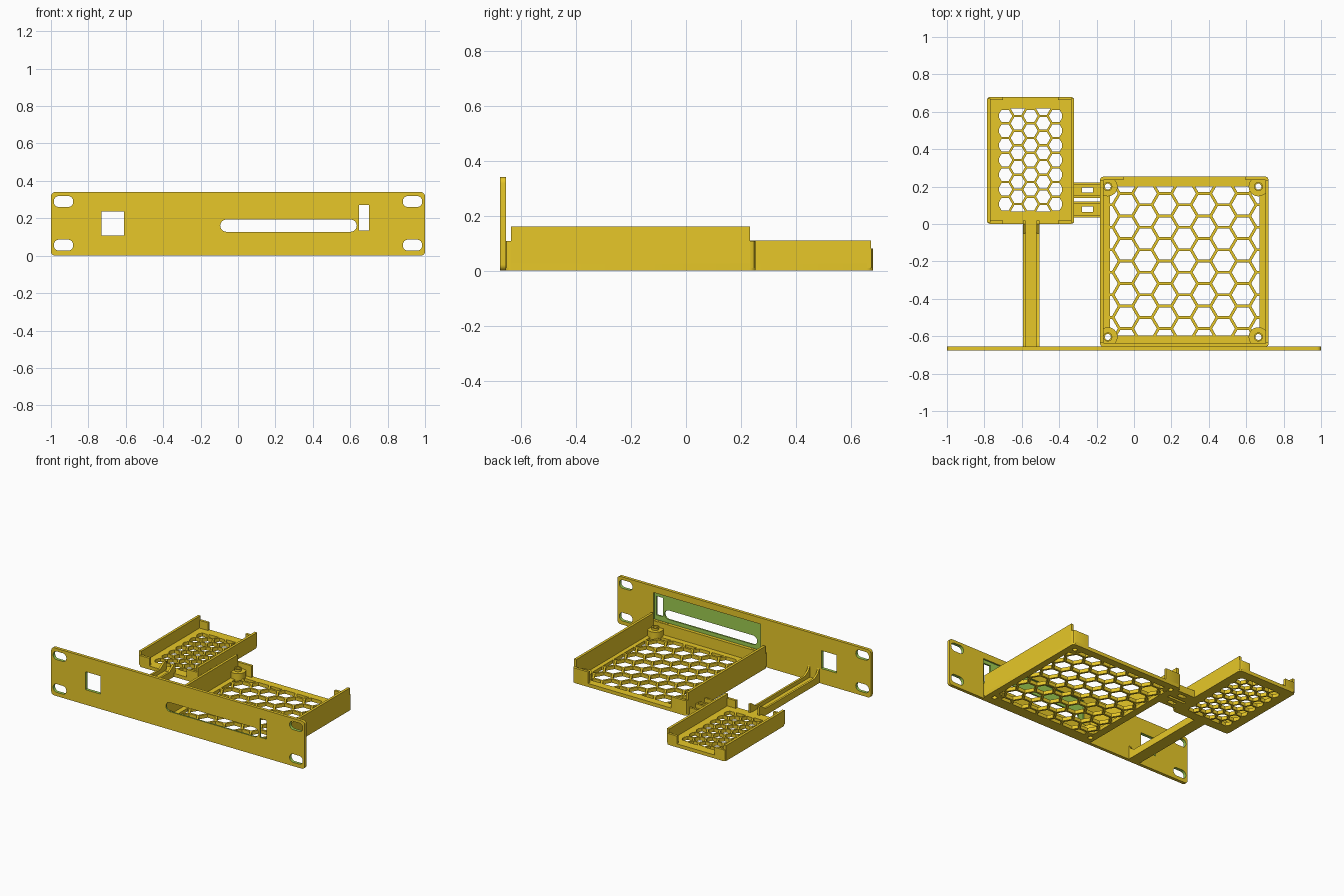
import bpy, bmesh, math

if "Cube" in bpy.data.objects:
    bpy.data.objects.remove(bpy.data.objects["Cube"])


def material(name, col):
    m = bpy.data.materials.new(name)
    m.diffuse_color = (*col, 1)
    m.use_nodes = True
    m.node_tree.nodes["Principled BSDF"].inputs["Base Color"].default_value = m.diffuse_color
    return m


MATS = [material("yellow_plastic", (0.947, 0.680, 0.025)),
        material("green_cut_faces", (0.337, 0.597, 0.082))]


def rect(x0, x1, y0, y1, r=0.0, n=6):
    """Rectangle outline, with rounded corners if r > 0."""
    if r == 0:
        return [(x0, y0), (x1, y0), (x1, y1), (x0, y1)]
    pts = []
    for k, (cx, cy) in enumerate([(x1 - r, y1 - r), (x0 + r, y1 - r),
                                  (x0 + r, y0 + r), (x1 - r, y0 + r)]):
        for i in range(n + 1):
            a = math.pi / 2 * (k + i / n)
            pts.append((cx + r * math.cos(a), cy + r * math.sin(a)))
    return pts


def circle(cx, cy, r, n=32, start=0.0):
    return [(cx + r * math.cos(start + 2 * math.pi * i / n),
             cy + r * math.sin(start + 2 * math.pi * i / n)) for i in range(n)]


def prism(name, outlines, lo, hi, plane="xy", mat=0):
    """Extrude 2D outlines between lo and hi along the axis normal to plane."""
    place = {"xy": lambda u, v, w: (u, v, w),
             "xz": lambda u, v, w: (u, w, v),
             "yz": lambda u, v, w: (w, u, v)}[plane]
    bm = bmesh.new()
    for pts in outlines:
        a = [bm.verts.new(place(u, v, lo)) for u, v in pts]
        b = [bm.verts.new(place(u, v, hi)) for u, v in pts]
        bm.faces.new(a)
        bm.faces.new(b[::-1])
        for i in range(len(pts)):
            j = (i + 1) % len(pts)
            bm.faces.new((a[i], b[i], b[j], a[j]))
    for f in bm.faces:
        f.material_index = mat
    bmesh.ops.recalc_face_normals(bm, faces=bm.faces[:])
    me = bpy.data.meshes.new(name)
    bm.to_mesh(me)
    bm.free()
    for m in MATS:
        me.materials.append(m)
    ob = bpy.data.objects.new(name, me)
    bpy.context.collection.objects.link(ob)
    return ob


def box(name, x0, x1, y0, y1, z0, z1):
    return prism(name, [rect(x0, x1, y0, y1)], z0, z1)


def cut(ob, cutter):
    mod = ob.modifiers.new("cut", "BOOLEAN")
    mod.operation, mod.solver, mod.object = "DIFFERENCE", "EXACT", cutter
    bpy.context.view_layer.update()
    me = bpy.data.meshes.new_from_object(
        ob.evaluated_get(bpy.context.evaluated_depsgraph_get()))
    ob.modifiers.clear()
    ob.data = me
    bpy.data.objects.remove(cutter)


def clip(pts, x0, x1, y0, y1):
    """Clip a convex outline to a rectangle."""
    for ax, lim, s in ((0, x0, 1), (0, x1, -1), (1, y0, 1), (1, y1, -1)):
        out = []
        for i, p in enumerate(pts):
            q = pts[(i + 1) % len(pts)]
            dp, dq = s * (p[ax] - lim), s * (q[ax] - lim)
            if dp >= 0:
                out.append(p)
            if dp * dq < 0:
                t = dp / (dp - dq)
                out.append((p[0] + t * (q[0] - p[0]), p[1] + t * (q[1] - p[1])))
        pts = out
    return pts


def honeycomb(field, cx, cy, pitch, gap):
    """Flat-topped hexagons in staggered columns, clipped to the field."""
    r = (pitch - gap) / math.sqrt(3)
    step = pitch * math.sqrt(3) / 2
    cells = []
    for i in range(-6, 7):
        for j in range(-6, 7):
            y = cy + pitch * (j + (0.5 if i % 2 else 0))
            c = clip(circle(cx + step * i, y, r, 6), *field)
            if len(c) > 2:
                area = sum(p[0] * q[1] - q[0] * p[1]
                           for p, q in zip(c, c[1:] + c[:1])) / 2
                if area > 0.0003:
                    cells.append(c)
    return cells


# Front panel with ear slots, window, long slot, tall slot and rear pocket
panel = prism("front_panel", [rect(-1, 1, 0, 0.34, 0.022)], -0.677, -0.655, "xz")
cut(panel, prism("pocket_cutter", [rect(-0.13, 0.715, 0.09, 0.295)],
                 -0.666, -0.6, "xz", 1))
holes = [rect(s * 0.933 - 0.052, s * 0.933 + 0.052, z, z + 0.059, 0.028)
         for s in (-1, 1) for z in (0.027, 0.26)]
holes += [rect(-0.73, -0.61, 0.107, 0.235),
          rect(-0.095, 0.635, 0.128, 0.193, 0.032),
          rect(0.648, 0.70, 0.136, 0.27)]
cut(panel, prism("hole_cutter", holes, -0.8, -0.5, "xz", 1))

FLOOR = 0.025


def tray(name, x0, x1, y0, y1, wall_h, lip_h, lip_len, inset, field, comb):
    """Honeycomb floor, two side walls and corner lips."""
    floor = prism(name + "_floor", [rect(x0, x1, y0, y1, 0.022)], 0, FLOOR)
    cut(floor, prism("comb_cutter", honeycomb(field, *comb), -0.1, 0.2))
    t = 0.018
    for side, a, b in (("left", x0, x0 + t), ("right", x1 - t, x1)):
        box(f"{name}_{side}_wall", a, b, y0 + inset, y1 - inset, 0.01, wall_h)
        for end, c, d in (("front", y0, y0 + t), ("back", y1 - t, y1)):
            # lip wraps round the corner with a rounded outer edge
            s = 1 if side == "left" else -1
            xo = x0 if s == 1 else x1
            e = 1 if end == "front" else -1
            yo = y0 if e == 1 else y1
            k = 0.016
            pts = [(k, 0), (lip_len, 0), (lip_len, t), (t, t), (t, 0.03),
                   (0, 0.03), (0, k), (0.005, 0.005)]
            prism(f"{name}_{end}_{side}_lip",
                  [[(xo + s * u, yo + e * v) for u, v in pts]], 0.01, lip_h)
    return floor


# Large tray
big = tray("large_tray", -0.182, 0.72, -0.657, 0.253, 0.16, 0.107, 0.125, 0.021,
           (-0.128, 0.672, -0.596, 0.2), (0.27, -0.198, 0.1205, 0.015))
box("large_tray_front_lip", -0.165, 0.70, -0.66, -0.636, 0.01, 0.105)

# Standoffs in the corners of the large tray
posts = [(x, y) for x in (-0.14, 0.665) for y in (-0.604, 0.2)]
cut(big, prism("screw_cutter", [circle(x, y, 0.017) for x, y in posts], -0.1, 0.2))
for i, (x, y) in enumerate(posts):
    for part, r, z0, z1 in (("base", 0.052, 0.001, 0.068), ("tip", 0.024, 0.06, 0.083)):
        # keep the base inside the outer faces of the tray
        outline = [(min(max(u, -0.178), 0.716), min(max(v, -0.65), 0.249))
                   for u, v in circle(x, y, r)]
        post = prism(f"standoff_{part}_{i + 1}", [outline], z0, z1)
        cut(post, prism("bore_cutter", [circle(x, y, 0.016)], -0.1, 0.2))

# Small tray
tray("small_tray", -0.785, -0.32, 0.0, 0.68, 0.11, 0.08, 0.085, 0.008,
     (-0.722, -0.385, 0.067, 0.617), (-0.553, 0.342, 0.0785, 0.012))

# Channel strut from panel to small tray, rails flare up at both ends
box("strut_floor", -0.594, -0.506, -0.657, 0.01, 0, 0.022)
rail = [(-0.657, 0), (0.02, 0), (0.02, 0.085), (0.0, 0.085), (-0.05, 0.05),
        (-0.60, 0.05), (-0.635, 0.07), (-0.657, 0.105)]
for side, x in (("left", -0.594), ("right", -0.520)):
    prism(f"strut_{side}_rail", [rail], x, x + 0.014, "yz")

# Twin link plates between the trays, each with a slot and edge rails
for i, y in enumerate((0.035, 0.138)):
    link = box(f"link_{i + 1}", -0.33, -0.17, y, y + 0.085, 0, 0.022)
    cut(link, box("link_cutter", -0.278, -0.22, y + 0.03, y + 0.058, -0.1, 0.1))
    for j, yr in enumerate((y, y + 0.071)):
        box(f"link_{i + 1}_rail_{j + 1}", -0.33, -0.17, yr, yr + 0.014, 0.005, 0.05)

# Smooth the rounded parts, keep edges sharp
bpy.ops.object.select_all(action="SELECT")
bpy.context.view_layer.objects.active = panel
bpy.ops.object.shade_smooth_by_angle(angle=math.radians(30))
